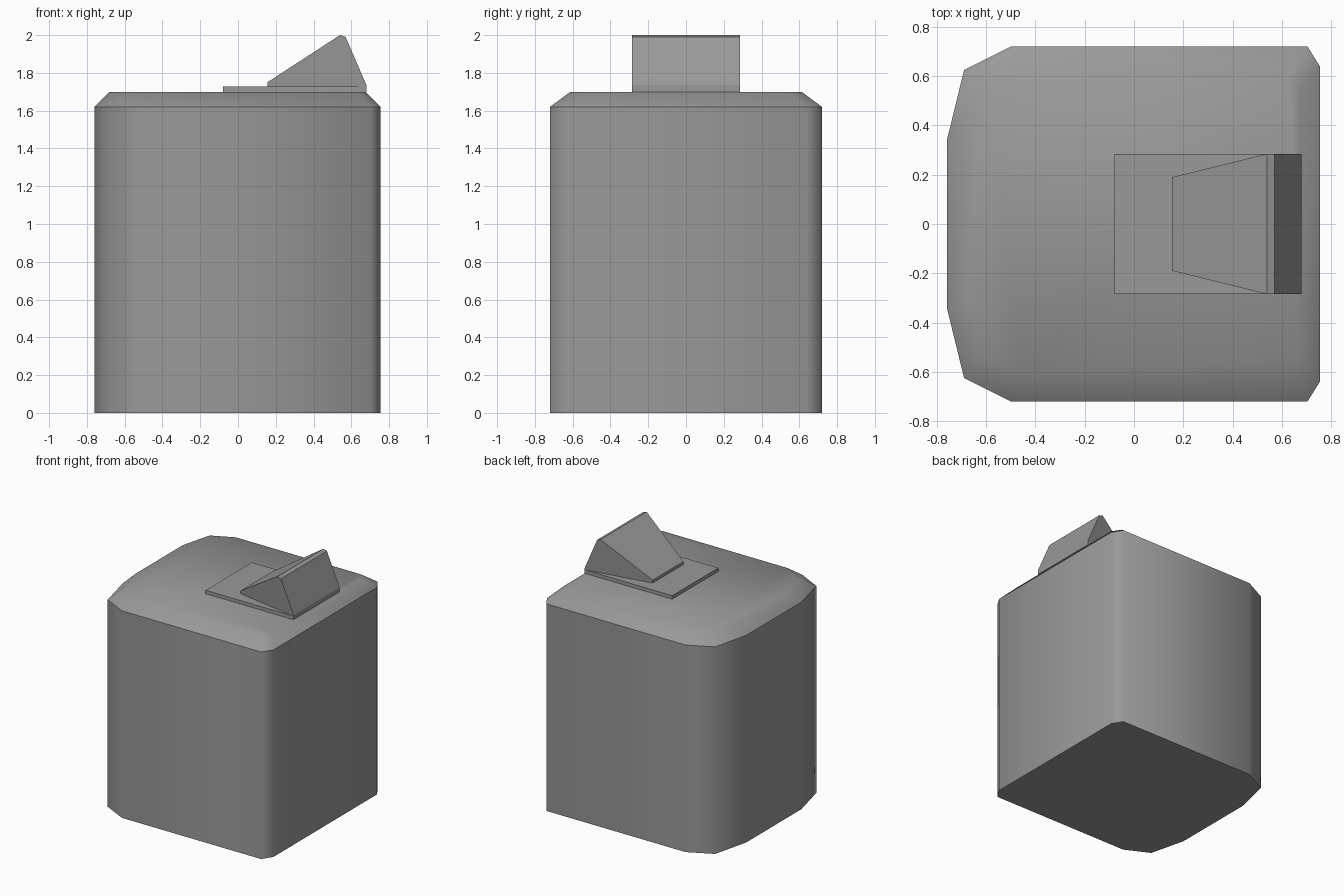
import bpy
import bmesh

default = bpy.data.objects.get("Cube")
if default:
    bpy.data.objects.remove(default, do_unlink=True)

gray = bpy.data.materials.new("plain gray")
gray.use_nodes = True
colour = (0.32, 0.32, 0.32, 1)
gray.diffuse_color = colour
gray.node_tree.nodes["Principled BSDF"].inputs["Base Color"].default_value = colour


def loft(name, rings):
    """Join equal rings of points into a closed solid."""
    bm = bmesh.new()
    loops = [[bm.verts.new(p) for p in ring] for ring in rings]
    for a, b in zip(loops, loops[1:]):
        for i in range(len(a)):
            j = (i + 1) % len(a)
            bm.faces.new((a[i], a[j], b[j], b[i]))
    bm.faces.new(loops[0][::-1])
    bm.faces.new(loops[-1])
    bmesh.ops.recalc_face_normals(bm, faces=bm.faces[:])
    mesh = bpy.data.meshes.new(name)
    bm.to_mesh(mesh)
    bm.free()
    mesh.materials.append(gray)
    obj = bpy.data.objects.new(name, mesh)
    bpy.context.collection.objects.link(obj)
    return obj


# Body: half outline mirrored across y, drawn in at the shoulder
half = [(-0.76, 0.34), (-0.69, 0.625), (-0.5, 0.72), (0.705, 0.72), (0.755, 0.64)]
outline = half + [(x, -y) for x, y in reversed(half)]
rim = 1.62
levels = [(0, 1, 1), (rim, 1, 1), (1.7, 0.895, 0.85)]
body = loft("body", [[(x * sx, y * sy, z) for x, y in outline] for z, sx, sy in levels])

# Smooth sides and shoulder, with crisp base and rim
for face in body.data.polygons:
    face.use_smooth = True
for edge in body.data.edges:
    heights = [body.data.vertices[v].co.z for v in edge.vertices]
    edge.use_edge_sharp = heights[0] == heights[1] and heights[0] < rim + 0.01

# Thin plate under the spout
plate = [(-0.08, 1.7), (0.68, 1.7), (0.68, 1.727), (-0.08, 1.727)]
loft("spout_plate", [[(x, y, z) for x, z in plate] for y in (-0.285, 0.285)])

# Wedge spout, narrowing toward its low end: x, half width, z
wedge = [(0.155, 0.19, 1.727), (0.68, 0.285, 1.727), (0.68, 0.285, 1.735),
         (0.57, 0.285, 1.99), (0.54, 0.285, 2), (0.155, 0.19, 1.75)]
loft("wedge_spout", [[(x, w * side, z) for x, w, z in wedge] for side in (-1, 1)])
